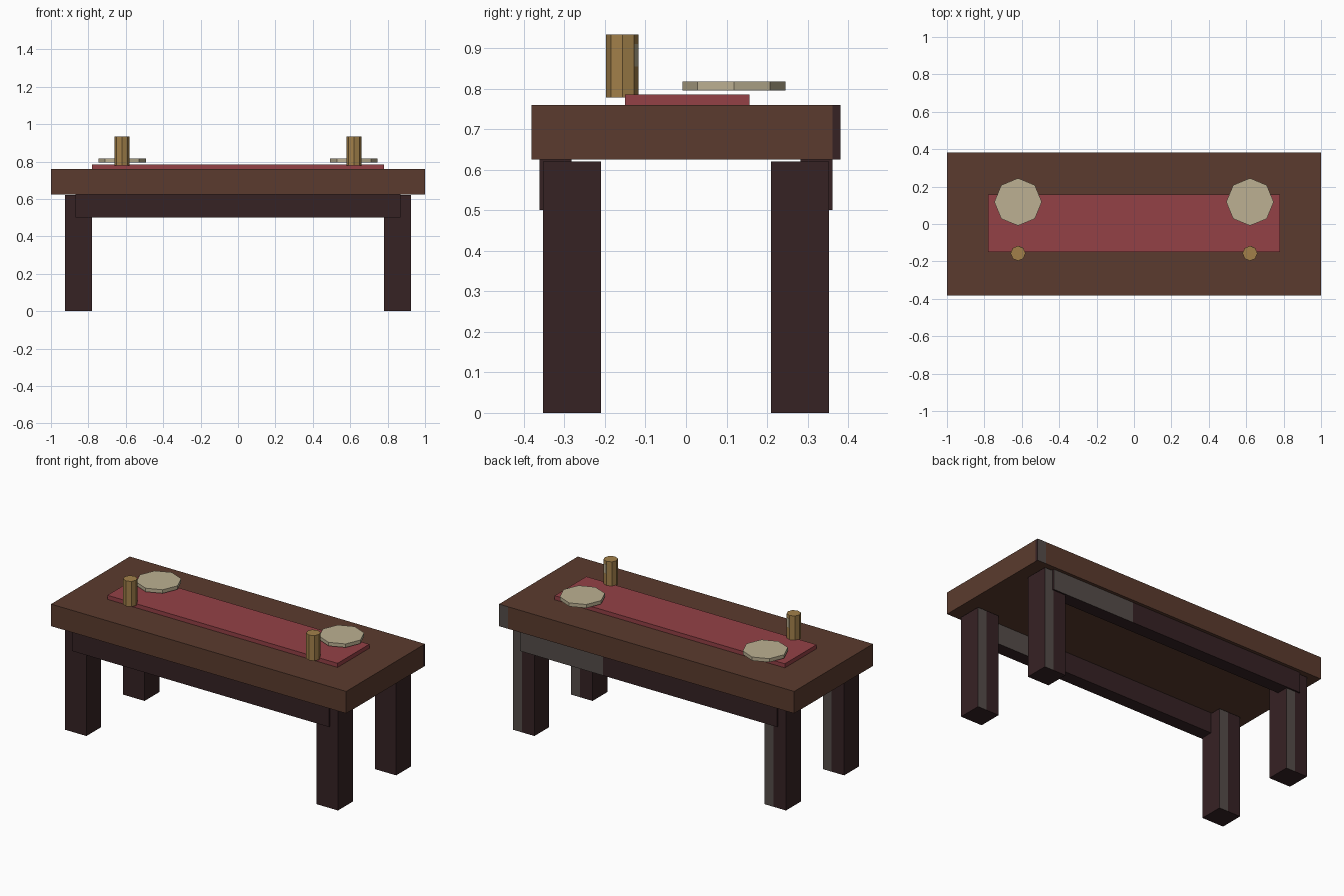
import bpy, bmesh, math
from mathutils import Matrix, Vector

cube = bpy.data.objects.get("Cube")
if cube:
    bpy.data.objects.remove(cube, do_unlink=True)


def material(name, hex_code):
    srgb = [int(hex_code[i:i + 2], 16) / 255 for i in (0, 2, 4)]
    color = [((c + 0.055) / 1.055) ** 2.4 for c in srgb] + [1]
    mat = bpy.data.materials.new(name)
    mat.use_nodes = True
    mat.diffuse_color = color
    mat.node_tree.nodes["Principled BSDF"].inputs["Base Color"].default_value = color
    return mat


wood = material("brown wood", "5b3b2e")
dark = material("dark wood", "362224")
grey = material("worn grey", "554d49")
red = material("red cloth", "944146")
cream = material("cream ceramic", "bcb092")
brass = material("brass", "a2804a")


def finish(name, bm, mats):
    bmesh.ops.recalc_face_normals(bm, faces=bm.faces)
    mesh = bpy.data.meshes.new(name)
    bm.to_mesh(mesh)
    bm.free()
    for mat in mats:
        mesh.materials.append(mat)
    obj = bpy.data.objects.new(name, mesh)
    bpy.context.collection.objects.link(obj)
    return obj


def cut(bm, point, normal):
    bmesh.ops.bisect_plane(bm, geom=bm.verts[:] + bm.edges[:] + bm.faces[:],
                           plane_co=point, plane_no=normal)


def box(name, low, high, mats, worn_x=None, edge_y=None):
    """Box between two corners; worn_x starts a grey band on the back face,
    edge_y starts a dark band on the left end."""
    low, high = Vector(low), Vector(high)
    bm = bmesh.new()
    bmesh.ops.create_cube(bm, size=1, matrix=Matrix.Translation((low + high) / 2)
                          @ Matrix.Diagonal((*(high - low), 1)))
    if worn_x is not None:
        cut(bm, (worn_x, 0, 0), (1, 0, 0))
    if edge_y is not None:
        cut(bm, (0, edge_y, 0), (0, 1, 0))
    bm.normal_update()
    for face in bm.faces:
        center = face.calc_center_median()
        if worn_x is not None and face.normal.y > 0.9 and center.x > worn_x:
            face.material_index = 1
        if edge_y is not None and face.normal.x > 0.9 and center.y > edge_y:
            face.material_index = 2
    return finish(name, bm, mats)


def octagon(name, x, y, radius, bottom, top, mat):
    bm = bmesh.new()
    bmesh.ops.create_cone(bm, cap_ends=True, segments=8, radius1=radius, radius2=radius,
                          depth=top - bottom,
                          matrix=Matrix.Translation((x, y, (bottom + top) / 2)))
    return finish(name, bm, [mat])


# Top and cloth runner
box("tabletop", (-1, -0.381, 0.625), (1, 0.381, 0.76), [wood, grey, dark], 0.94, 0.362)
box("cloth_runner", (-0.78, -0.15, 0.76), (0.78, 0.157, 0.785), [red])

# Long rails under the top
for end, y in (("front", -0.322), ("back", 0.322)):
    box(end + "_rail", (-0.87, y - 0.04, 0.5), (0.87, y + 0.04, 0.625), [dark, grey], 0.31)

for side, sx in (("left", 1), ("right", -1)):
    # Legs
    for end, sy in (("front", -1), ("back", 1)):
        x, y = 0.8525 * sx, 0.2815 * sy
        box(f"{end}_{side}_leg", (x - 0.0725, y - 0.0715, 0), (x + 0.0725, y + 0.0715, 0.62),
            [dark, grey], x + 0.013)
    # Place setting
    x = 0.62 * sx
    octagon(side + "_plate", x, 0.118, 0.127, 0.795, 0.817, cream)
    octagon(side + "_cup", x, -0.157, 0.04, 0.778, 0.933, brass)
    patch = box(side + "_cup_patch", (-0.012, 0.035, 0.855), (0.012, 0.038, 0.91), [cream])
    patch.location = (x, -0.157, 0)
    patch.rotation_euler.z = -math.pi / 8
